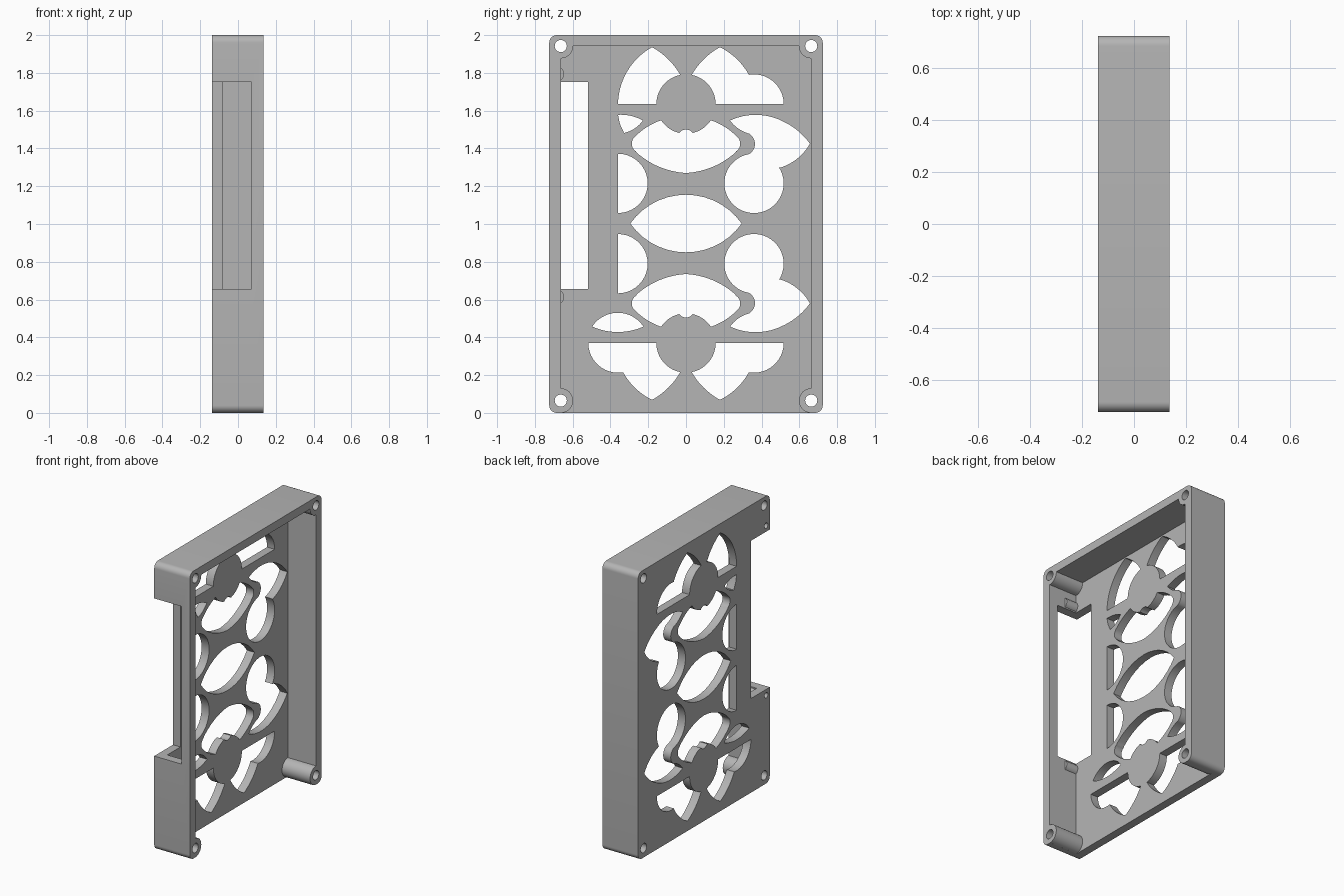
import bpy, bmesh, math
from mathutils import Vector

old = bpy.data.objects.get("Cube")
if old:
    bpy.data.objects.remove(old, do_unlink=True)

grey = bpy.data.materials.new("plain_grey")
grey.use_nodes = True
COLOUR = (0.46, 0.46, 0.46, 1)
grey.diffuse_color = COLOUR
grey.node_tree.nodes["Principled BSDF"].inputs["Base Color"].default_value = COLOUR

BACK, FRONT, FLOOR, RIM = -0.138, 0.136, -0.08, 0.072
R = 0.157       # radius shared by the discs and lobes
MID = 1.0025    # mirror height of the pattern


def arc(cy, cz, r, a0, a1, n=20):
    """Points on a circle from angle a0 to a1, in degrees."""
    angles = [math.radians(a0 + (a1 - a0) * i / n) for i in range(n + 1)]
    return [(cy + r * math.cos(a), cz + r * math.sin(a)) for a in angles]


def ring(cy, cz, r):
    return arc(cy, cz, r, 0, 360, 32)[:-1]


def bow(a, b, c, n=14):
    """Circular arc from a through b to c."""
    (ax, ay), (bx, by), (cx, cy) = a, b, c
    d = 2 * (ax * (by - cy) + bx * (cy - ay) + cx * (ay - by))
    sa, sb, sc = (p[0] ** 2 + p[1] ** 2 for p in (a, b, c))
    ux = (sa * (by - cy) + sb * (cy - ay) + sc * (ay - by)) / d
    uy = (sa * (cx - bx) + sb * (ax - cx) + sc * (bx - ax)) / d
    t0, t1 = math.atan2(ay - uy, ax - ux), math.atan2(cy - uy, cx - ux)
    sweep = (t1 - t0) % math.tau
    if d < 0:
        sweep -= math.tau
    return arc(ux, uy, math.hypot(ax - ux, ay - uy),
               math.degrees(t0), math.degrees(t0 + sweep), n)


def flip_y(pts):
    return [(-y, z) for y, z in pts]


def flip_z(pts):
    return [(y, 2 * MID - z) for y, z in pts]


def prisms(name, outlines, x0, x1):
    """Extrude closed (y, z) outlines along x into one object."""
    bm = bmesh.new()
    for pts in outlines:
        clean = []
        for p in pts:
            if not clean or math.dist(p, clean[-1]) > 0.002:
                clean.append(p)
        if math.dist(clean[0], clean[-1]) < 0.002:
            clean.pop()
        face = bm.faces.new([bm.verts.new((x0, y, z)) for y, z in clean])
        out = bmesh.ops.extrude_face_region(bm, geom=[face])
        top = [v for v in out["geom"] if isinstance(v, bmesh.types.BMVert)]
        bmesh.ops.translate(bm, verts=top, vec=Vector((x1 - x0, 0, 0)))
    bmesh.ops.recalc_face_normals(bm, faces=bm.faces)
    mesh = bpy.data.meshes.new(name)
    bm.to_mesh(mesh)
    bm.free()
    mesh.materials.append(grey)
    ob = bpy.data.objects.new(name, mesh)
    bpy.context.collection.objects.link(ob)
    return ob


def combine(target, tool, operation):
    """Apply a boolean and discard the tool."""
    bpy.context.view_layer.objects.active = target
    mod = target.modifiers.new("cut", "BOOLEAN")
    mod.operation, mod.object, mod.solver = operation, tool, "EXACT"
    bpy.ops.object.modifier_apply(modifier=mod.name)
    bpy.data.objects.remove(tool, do_unlink=True)


# Outer block with rounded corners
W, H, C = 0.724, 2.0, 0.04
outline = (arc(W - C, H - C, C, 0, 90, 8) + arc(C - W, H - C, C, 90, 180, 8)
           + arc(C - W, C, C, 180, 270, 8) + arc(W - C, C, C, 270, 360, 8))
tray = prisms("vented_tray", [outline], BACK, FRONT)

# Cavity, open at the bottom, leaving round corner posts
PY, PL, PH, PR = 0.663, 0.065, 1.942, 0.065
cavity = (arc(-PY, PL, PR, -85, 90) + arc(-PY, PH, PR, -90, 0)
          + arc(PY, PH, PR, 180, 270) + arc(PY, PL, PR, 90, 265)
          + [(PY, -0.1), (-PY, -0.1)])
combine(tray, prisms("cavity", [cavity], FLOOR, 0.3), "DIFFERENCE")

# Side notch through wall and floor, leaving the front rim
notch = [(-0.9, 0.655), (-0.518, 0.655), (-0.518, 1.752), (-0.9, 1.752)]
combine(tray, prisms("notch", [notch], -0.3, RIM), "DIFFERENCE")

# Small screw bosses beside the notch
BOSS_Y, BOSS_Z = -0.684, (0.614, 1.794)
bosses = prisms("bosses", [ring(BOSS_Y, z, 0.039) for z in BOSS_Z], -0.11, 0.01)
combine(tray, bosses, "UNION")

# Petals beside the upper disc
DZ, LY = 1.635, 0.36
tip, inner = (0.18, 1.936), (0.03, 1.789)
disc_edge = arc(0, DZ, R, 79, 0)
inner_edge = bow(tip, (0.095, 1.873), inner)
lobed_petal = (arc(LY, DZ, R, 0, 100) + bow((0.333, 1.79), (0.265, 1.877), tip)
               + inner_edge + disc_edge)
plain_petal = (bow((LY, DZ), (0.307, 1.815), tip) + inner_edge + disc_edge)

# Lens with the disc biting into its top and a small dent in the disc
half_lens = (bow((0, 1.27), (0.14, 1.302), (0.26, 1.377))
             + bow((0.265, 1.385), (0.287, 1.422), (0.27, 1.462))
             + bow((0.262, 1.47), (0.21, 1.511), (0.132, 1.549))
             + arc(0, DZ, R, -33, -75) + bow((0.036, 1.482), (0.022, 1.494), (0, 1.5)))
bitten_lens = half_lens + flip_y(half_lens)[::-1]
lens = (bow((-0.295, MID), (0, 1.155), (0.295, MID))
        + bow((0.295, MID), (0, 0.85), (-0.295, MID)))

# Round lobe joined to a pointed leaf
leaf = (bow((0.233, 1.548), (0.36, 1.578), (0.524, 1.538), 8)
        + bow((0.524, 1.538), (0.594, 1.492), (0.656, 1.425), 8)
        + bow((0.656, 1.425), (0.585, 1.343), (0.497, 1.298))
        + arc(LY, 1.215, R, 32, -260, 40)
        + bow((0.34, 1.374), (0.365, 1.42), (0.34, 1.474))
        + bow((0.335, 1.478), (0.28, 1.503), (0.233, 1.548)))

# Half rounds and small slivers near the notch
half_round = arc(-LY, 1.215, R, -90, 90)
sliver = (bow((-LY, 1.578), (-0.29, 1.572), (-0.228, 1.548))
          + bow((-0.228, 1.548), (-0.27, 1.507), (-0.328, 1.482))
          + [(-0.35, 1.53)])
small_leaf = (bow((-0.497, 0.457), (-LY, 0.53), (-0.225, 0.457))
              + bow((-0.225, 0.457), (-LY, 0.428), (-0.497, 0.457)))

windows = [lobed_petal, flip_y(plain_petal), flip_z(lobed_petal),
           flip_y(flip_z(lobed_petal)), bitten_lens, flip_z(bitten_lens), lens,
           leaf, flip_z(leaf), half_round, flip_z(half_round), sliver, small_leaf]
combine(tray, prisms("windows", windows, -0.3, -0.03), "DIFFERENCE")

# Screw holes through the corner posts and the bosses
holes = [ring(s * PY, z, 0.032) for s in (-1, 1) for z in (PL, PH)]
combine(tray, prisms("corner_holes", holes, -0.3, 0.3), "DIFFERENCE")
pilots = [ring(BOSS_Y, z, 0.019) for z in BOSS_Z]
combine(tray, prisms("pilot_holes", pilots, -0.3, 0.005), "DIFFERENCE")

bpy.ops.object.select_all(action="DESELECT")
tray.select_set(True)
bpy.context.view_layer.objects.active = tray
bpy.ops.object.shade_smooth_by_angle(angle=math.radians(30))
